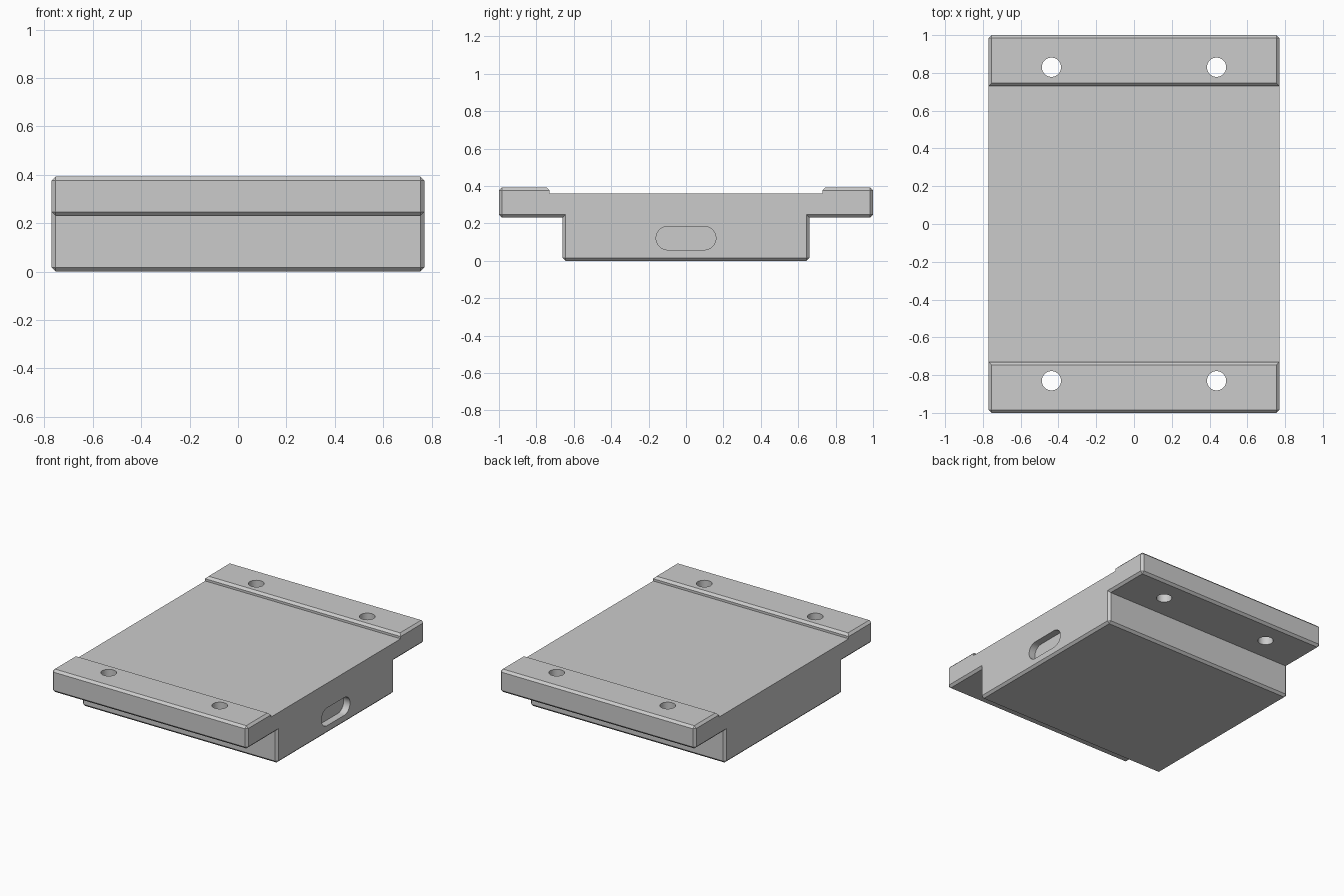
import bpy, bmesh
from math import pi, cos, sin

cube = bpy.data.objects.get("Cube")
if cube:
    bpy.data.objects.remove(cube, do_unlink=True)

HALF_X = 0.77
TOP, FLOOR, FLANGE_Z = 0.392, 0.36, 0.23
BODY_Y, LIP_Y = 0.66, 0.73
CHAMFER = 0.016

grey = bpy.data.materials.new("light grey")
grey.use_nodes = True
color = (0.6, 0.6, 0.6, 1)
grey.diffuse_color = color
grey.node_tree.nodes["Principled BSDF"].inputs["Base Color"].default_value = color


def add_object(name, bm):
    bmesh.ops.recalc_face_normals(bm, faces=bm.faces)
    mesh = bpy.data.meshes.new(name)
    bm.to_mesh(mesh)
    bm.free()
    mesh.materials.append(grey)
    obj = bpy.data.objects.new(name, mesh)
    bpy.context.scene.collection.objects.link(obj)
    return obj


def prism(points, offset):
    """Extrude a closed outline along an offset vector."""
    bm = bmesh.new()
    face = bm.faces.new([bm.verts.new(p) for p in points])
    new = bmesh.ops.extrude_face_region(bm, geom=[face])["geom"]
    bmesh.ops.translate(bm, vec=offset,
                        verts=[v for v in new if isinstance(v, bmesh.types.BMVert)])
    bmesh.ops.recalc_face_normals(bm, faces=bm.faces)
    return bm


# Stepped block with two raised flanges, mirrored front to back
half = [(BODY_Y, 0), (BODY_Y, FLANGE_Z), (1, FLANGE_Z),
        (1, TOP), (LIP_Y, TOP), (LIP_Y, FLOOR)]
profile = half + [(-y, z) for y, z in reversed(half)]
bm = prism([(-HALF_X, y, z) for y, z in profile], (2 * HALF_X, 0, 0))


def is_chamfered(edge):
    # Outer edges are chamfered; inside corners and the recess rim stay sharp
    at_floor = any(abs(v.co.z - FLOOR) < 0.001 for v in edge.verts)
    return edge.is_convex and not at_floor


bmesh.ops.bevel(bm, geom=[e for e in bm.edges if is_chamfered(e)],
                offset=CHAMFER, offset_type='OFFSET', segments=1,
                profile=0.5, affect='EDGES', clamp_overlap=False)
plate = add_object("stepped_plate", bm)

# Cutters: four bolt holes and one shallow side slot
cutters = []
for sx in (-1, 1):
    for sy in (-1, 1):
        ring = [(sx * 0.437 + 0.051 * cos(a), sy * 0.83 + 0.051 * sin(a), 0.1)
                for a in (2 * pi * i / 40 for i in range(40))]
        cutters.append(add_object("bolt_hole_cutter", prism(ring, (0, 0, 0.5))))

SLOT_R, SLOT_Y, SLOT_DEPTH = 0.063, 0.097, 0.05
slot = []
for side in (1, -1):
    for i in range(17):
        a = -pi / 2 + pi * i / 16
        slot.append((HALF_X - SLOT_DEPTH, side * (SLOT_Y + SLOT_R * cos(a)),
                     0.121 + side * SLOT_R * sin(a)))
cutters.append(add_object("side_slot_cutter", prism(slot, (0.2, 0, 0))))

for cutter in cutters:
    cutter.hide_render = True
    cutter.hide_set(True)
    mod = plate.modifiers.new(cutter.name, 'BOOLEAN')
    mod.operation = 'DIFFERENCE'
    mod.solver = 'EXACT'
    mod.object = cutter

# Bake the cuts, then remove the helpers
bpy.context.view_layer.update()
evaluated = plate.evaluated_get(bpy.context.evaluated_depsgraph_get())
cut_mesh = bpy.data.meshes.new_from_object(evaluated)
plate.modifiers.clear()
plate.data = cut_mesh
for cutter in cutters:
    bpy.data.objects.remove(cutter, do_unlink=True)

# Smooth round walls, crisp chamfers
bpy.context.view_layer.objects.active = plate
plate.select_set(True)
bpy.ops.object.shade_smooth_by_angle(angle=pi / 7)
